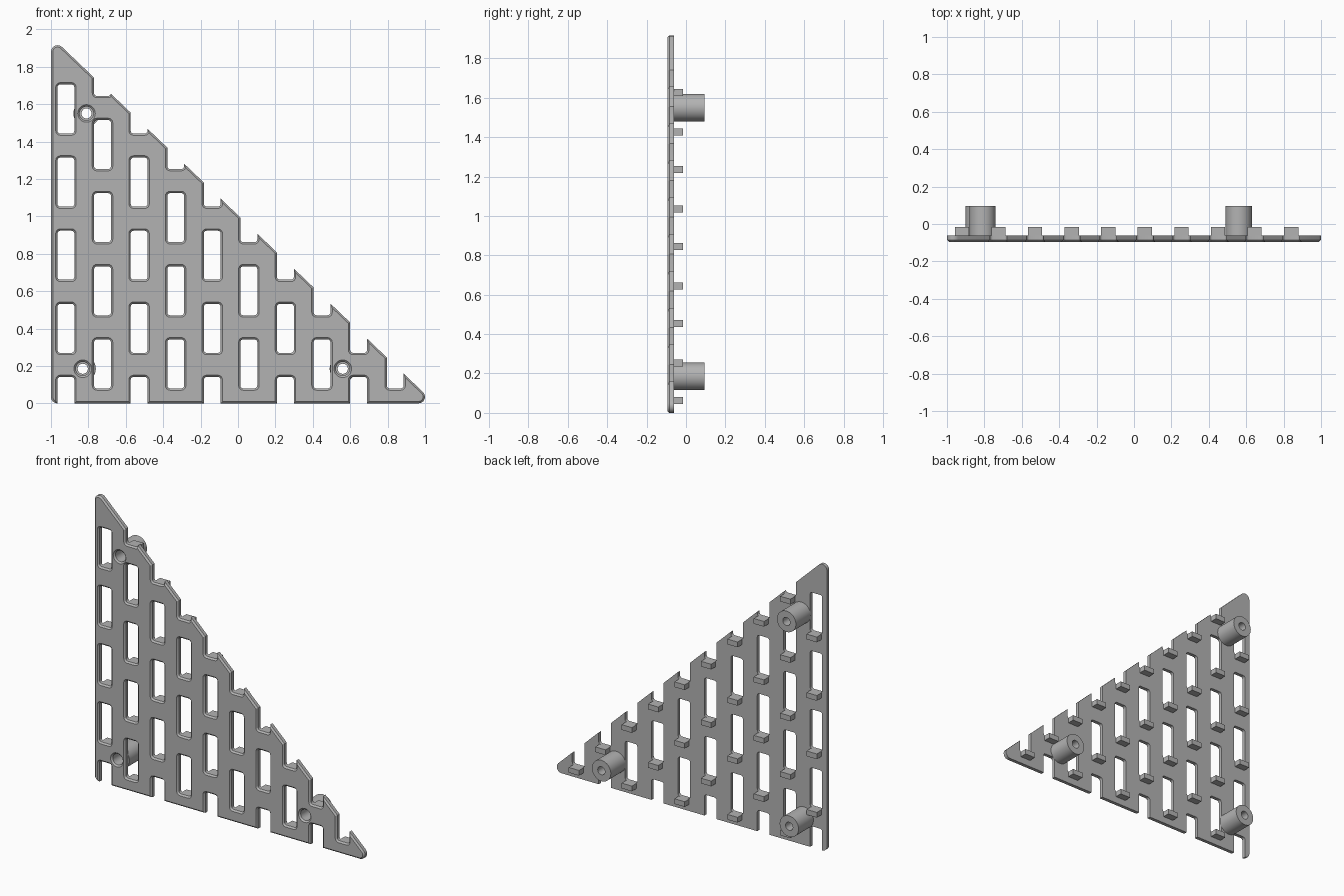
import bpy, bmesh, math
from mathutils import Vector

if "Cube" in bpy.data.objects:
    bpy.data.objects.remove(bpy.data.objects["Cube"])

FRONT, BACK, TIP = -0.095, -0.062, 0.095      # depth of plate faces and boss ends
CHAMFER = 0.01
PITCH_X, PITCH_Z = 0.1956, 0.391              # slot grid
SLOT_W, SLOT_H = 0.09, 0.262
BOSSES = [(-0.81, 1.55), (-0.83, 0.185), (0.56, 0.185)]

grey = bpy.data.materials.new("grey_plastic")
grey.diffuse_color = (0.45, 0.45, 0.45, 1)
grey.use_nodes = True
grey.node_tree.nodes["Principled BSDF"].inputs["Base Color"].default_value = grey.diffuse_color


def rounded(centres, r, steps=6):
    """Counter-clockwise outline around corner centres, rounded with radius r."""
    pts = []
    for i, c in enumerate(centres):
        c, p, n = Vector(c), Vector(centres[i - 1]), Vector(centres[(i + 1) % len(centres)])
        d0, d1 = c - p, n - c
        a0 = math.atan2(-d0.x, d0.y)
        a1 = math.atan2(-d1.x, d1.y)
        a1 += math.tau if a1 < a0 else 0
        for k in range(steps + 1):
            a = a0 + (a1 - a0) * k / steps
            pts.append((c.x + r * math.cos(a), c.y + r * math.sin(a)))
    return pts


def circle(x, z, r, n=40):
    return [(x + r * math.cos(math.tau * k / n), z + r * math.sin(math.tau * k / n)) for k in range(n)]


def loft(bm, sections, closed=False):
    """Skin a list of (outline, y) sections; cap the ends or join last to first."""
    rings = [[bm.verts.new((x, y, z)) for x, z in pts] for pts, y in sections]
    pairs = list(zip(rings, rings[1:] + rings[:1]))
    for a, b in pairs if closed else pairs[:-1]:
        for k in range(len(a)):
            j = (k + 1) % len(a)
            bm.faces.new((a[k], a[j], b[j], b[k]))
    if not closed:
        bm.faces.new(rings[0])
        bm.faces.new(rings[-1][::-1])


def finish(bm, name):
    bmesh.ops.recalc_face_normals(bm, faces=bm.faces)
    mesh = bpy.data.meshes.new(name)
    bm.to_mesh(mesh)
    bm.free()
    mesh.materials.append(grey)
    obj = bpy.data.objects.new(name, mesh)
    bpy.context.collection.objects.link(obj)
    return obj


def activate(obj):
    bpy.ops.object.select_all(action='DESELECT')
    obj.select_set(True)
    bpy.context.view_layer.objects.active = obj


# Slot positions: staggered columns, as far as the sloping edge
slots = []
for col in range(10):
    x = -0.92 + PITCH_X * col
    z = -0.121 if col % 2 == 0 else 0.08
    while z < min(1.7, 1.905 - 0.956 * (x + 0.941)):
        slots.append((x, z))
        z += PITCH_Z

# Triangular plate with a chamfered front rim
corners = [(-0.965, 0.035), (0.965, 0.035), (-0.965, 1.88)]
bm = bmesh.new()
loft(bm, [(rounded(corners, 0.035 - CHAMFER), FRONT),
          (rounded(corners, 0.035), FRONT + CHAMFER),
          (rounded(corners, 0.035), BACK)])
plate = finish(bm, "slotted_plate")

# Cutters for the slots and screw holes, widened at the front for the chamfer
bm = bmesh.new()
R = 0.015
for x, z in slots:
    w = SLOT_W / 2 - R
    box = [(x - w, z + R), (x + w, z + R), (x + w, z + SLOT_H - R), (x - w, z + SLOT_H - R)]
    loft(bm, [(rounded(box, R + 2 * CHAMFER, 4), FRONT - CHAMFER),
              (rounded(box, R, 4), FRONT + CHAMFER),
              (rounded(box, R, 4), BACK + 0.02)])
for x, z in BOSSES:
    loft(bm, [(circle(x, z, 0.037 + 2 * CHAMFER), FRONT - CHAMFER),
              (circle(x, z, 0.037), FRONT + CHAMFER),
              (circle(x, z, 0.037), BACK + 0.02)])
cutter = finish(bm, "slot_cutter")
cutter.hide_render = True

mod = plate.modifiers.new("slots", 'BOOLEAN')
mod.operation = 'DIFFERENCE'
mod.solver = 'EXACT'
mod.object = cutter
activate(plate)
bpy.ops.object.modifier_apply(modifier=mod.name)
bpy.data.objects.remove(cutter)

# Small shelf behind the bottom of every slot
bm = bmesh.new()
for x, z in slots:
    if z > 0:
        w = 0.038
        rect = [(x - w, z - 0.035), (x + w, z - 0.035), (x + w, z), (x - w, z)]
        loft(bm, [(rect, BACK), (rect, -0.015)])
shelves = finish(bm, "slot_shelves")

# Hollow screw bosses, stepped bore
objects = [plate, shelves]
for x, z in BOSSES:
    bm = bmesh.new()
    profile = [(0.07, BACK), (0.07, TIP), (0.027, TIP), (0.027, 0.03), (0.037, 0.03), (0.037, BACK)]
    loft(bm, [(circle(x, z, r), y) for r, y in profile], closed=True)
    objects.append(finish(bm, "screw_boss"))

for obj in objects:
    activate(obj)
    bpy.ops.object.shade_smooth_by_angle(angle=math.radians(30))
